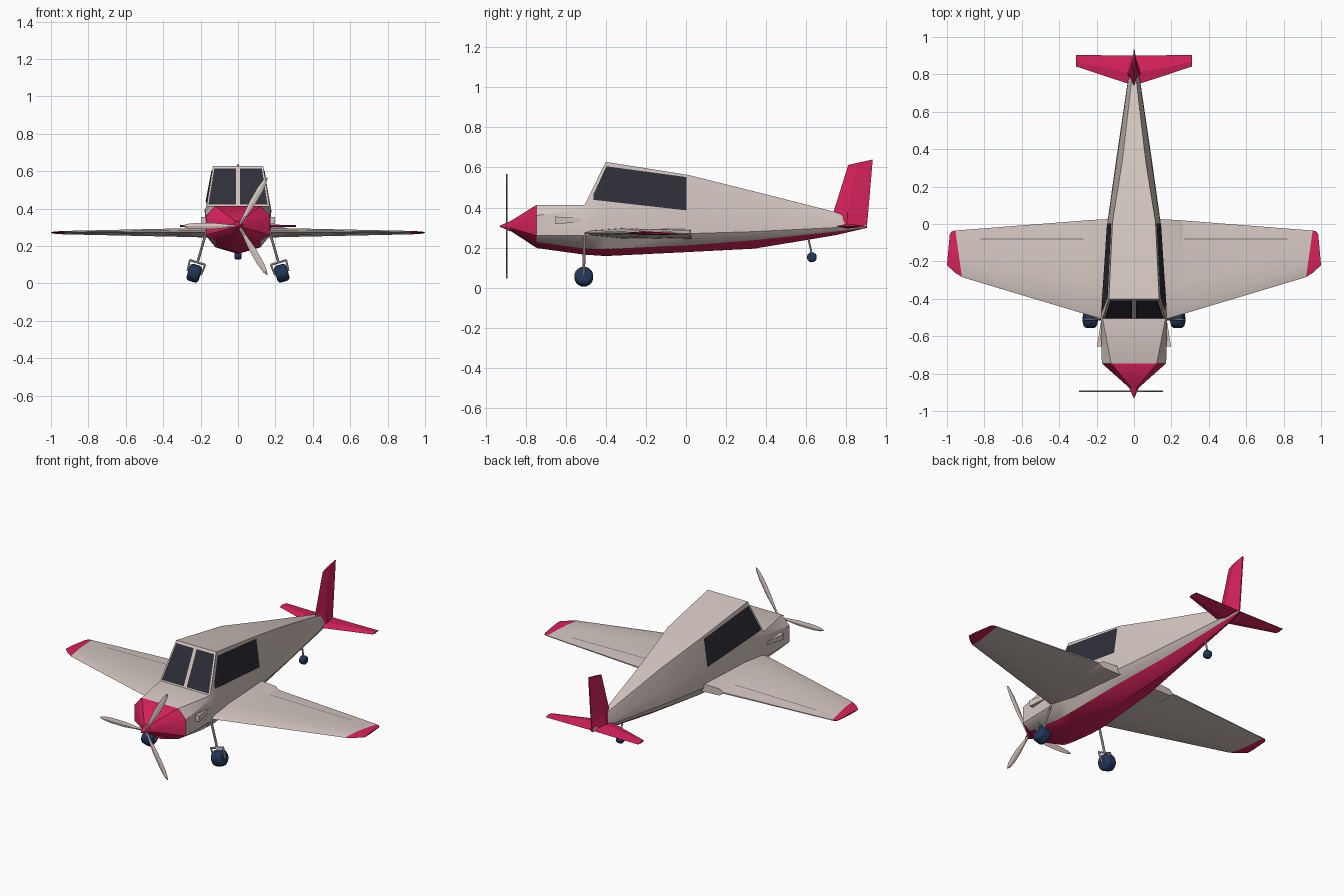
import bpy, bmesh, math
from mathutils import Vector
from mathutils.bvhtree import BVHTree

if "Cube" in bpy.data.objects:
    bpy.data.objects.remove(bpy.data.objects["Cube"])


def material(name, rgb):
    m = bpy.data.materials.new(name)
    m.diffuse_color = (*rgb, 1)
    m.use_nodes = True
    m.node_tree.nodes["Principled BSDF"].inputs["Base Color"].default_value = m.diffuse_color
    return m


CREAM = material("cream_paint", (0.66, 0.57, 0.53))
PINK = material("crimson_paint", (0.68, 0.016, 0.105))
GLASS = material("dark_glass", (0.028, 0.028, 0.04))
NAVY = material("navy_rubber", (0.016, 0.035, 0.095))
GREY = material("seam_grey", (0.2, 0.18, 0.17))


def make(name, verts, faces, mats, rule=None, smooth=None, closed=True):
    me = bpy.data.meshes.new(name)
    me.from_pydata([tuple(v) for v in verts], [], faces)
    ob = bpy.data.objects.new(name, me)
    bpy.context.collection.objects.link(ob)
    for m in mats:
        me.materials.append(m)
    if rule:
        for p in me.polygons:
            p.material_index = rule(p.index)
    if closed:
        bm = bmesh.new()
        bm.from_mesh(me)
        bmesh.ops.recalc_face_normals(bm, faces=bm.faces)
        bm.to_mesh(me)
        bm.free()
    if smooth:
        bpy.ops.object.select_all(action='DESELECT')
        ob.select_set(True)
        bpy.context.view_layer.objects.active = ob
        bpy.ops.object.shade_smooth_by_angle(angle=math.radians(smooth))
    return ob


def loft(name, rings, mats, rule=None, smooth=None):
    """Skin a list of equal rings and cap both ends."""
    n = len(rings[0])
    verts = [v for r in rings for v in r]
    faces = [(k * n + j, k * n + (j + 1) % n, (k + 1) * n + (j + 1) % n, (k + 1) * n + j)
             for k in range(len(rings) - 1) for j in range(n)]
    faces += [tuple(range(n)), tuple(range(len(verts) - n, len(verts)))]
    return make(name, verts, faces, mats, rule, smooth)


def tree(ob):
    return BVHTree.FromPolygons([v.co.copy() for v in ob.data.vertices],
                                [tuple(p.vertices) for p in ob.data.polygons])


def decal(name, corners, direction, bvh, mat, n=10, lift=0.004):
    """Lay a thin four-cornered sheet on a surface by projection."""
    d = Vector(direction)
    a, b, c, e = [Vector(p) for p in corners]
    verts = []
    for i in range(n + 1):
        for j in range(n + 1):
            u, v = i / n, j / n
            p = a.lerp(b, u).lerp(e.lerp(c, u), v)
            hit = bvh.ray_cast(p - d * 2, d)[0]
            verts.append((hit or p) - d * lift)
    w = n + 1
    faces = [(i * w + j, (i + 1) * w + j, (i + 1) * w + j + 1, i * w + j + 1)
             for i in range(n) for j in range(n)]
    ob = make(name, verts, faces, [mat], closed=False)
    if sum(p.normal.dot(d) for p in ob.data.polygons) > 0:
        ob.data.flip_normals()
    return ob


def cylinder(name, p, q, r, mat, sides=8, bevel=0):
    p, q = Vector(p), Vector(q)
    bpy.ops.mesh.primitive_cylinder_add(vertices=sides, radius=r, depth=(q - p).length,
                                        location=(p + q) / 2,
                                        rotation=(q - p).to_track_quat('Z', 'Y').to_euler())
    ob = bpy.context.object
    ob.name = name
    ob.data.materials.append(mat)
    if bevel:
        b = ob.modifiers.new("round", 'BEVEL')
        b.width, b.segments = bevel, 3
    bpy.ops.object.shade_smooth_by_angle(angle=math.radians(40))
    return ob


# Fuselage: half sections (x, z) from keel to roof edge
sections = [
    (-0.875, [(0, .283), (.015, .286), (.026, .298), (.026, .318), (.015, .333)]),
    (-0.745, [(0, .198), (.12, .228), (.171, .26), (.172, .36), (.122, .414)]),
    (-0.506, [(0, .165), (.12, .195), (.176, .26), (.178, .395), (.168, .414)]),
    (-0.40, [(0, .158), (.12, .193), (.172, .26), (.17, .41), (.134, .628)]),
    (0.01, [(0, .178), (.10, .212), (.142, .27), (.14, .385), (.115, .563)]),
    (0.34, [(0, .195), (.062, .237), (.096, .28), (.092, .36), (.062, .481)]),
    (0.745, [(0, .262), (.024, .28), (.036, .30), (.034, .33), (.015, .378)]),
    (0.90, [(0, .298), (.006, .30), (.009, .304), (.008, .308), (.004, .312)]),
]
rings = []
for y, half in sections:
    rings.append([(x, y, z) for x, z in half] + [(-x, y, z) for x, z in half[:0:-1]])
nf = 9


def body_paint(i):
    # nose cone and the two keel strips are crimson
    return 1 if i < nf or i % nf in (0, nf - 1) else 0


fuselage = loft("fuselage", rings, [CREAM, PINK], body_paint, 32)
skin = tree(fuselage)

# Windows
for s, side in ((1, "left"), (-1, "right")):
    decal(f"{side}_cabin_window",
          [(0, -.474, .44), (0, .002, .386), (0, .002, .552), (0, -.397, .606)],
          (-s, 0, 0), skin, GLASS)
    decal(f"{side}_windshield",
          [(s * .010, 0, .422), (s * .158, 0, .422), (s * .127, 0, .616), (s * .010, 0, .616)],
          (0, 1, 0), skin, GLASS, 2)

# Spinner and propeller
HUB = Vector((0.005, -0.895, 0.307))
bpy.ops.mesh.primitive_cone_add(vertices=12, radius1=.028, radius2=.002, depth=.06,
                                location=(0, -.90, .307), rotation=(math.pi / 2, 0, 0))
bpy.context.object.name = "spinner"
bpy.context.object.data.materials.append(PINK)
for k in range(3):
    a = math.radians(60 + 120 * k)
    out, across = Vector((math.cos(a), 0, math.sin(a))), Vector((-math.sin(a), 0, math.cos(a)))
    blade = []
    for r, w in ((0, .007), (.06, .009), (.14, .017), (.23, .017), (.28, .011), (.30, .003)):
        c = HUB + out * r
        blade.append([c + across * w, c + Vector((0, .004, 0)),
                      c - across * w, c - Vector((0, .004, 0))])
    loft(f"propeller_blade_{k + 1}", blade, [CREAM])

# Wings: leading x, y, trailing x, y, thickness, trailing thickness
plan = [
    (.10, -.53, .10, .028, .052, .050),
    (.24, -.488, .24, .021, .048, .040),
    (.26, -.482, .26, .019, .047, .008),
    (.92, -.284, .955, -.035, .018, .004),
    (.96, -.258, .975, -.040, .014, .003),
    (1.0, -.22, .985, -.055, .008, .003),
]
for s, side in ((1, "left"), (-1, "right")):
    wing = []
    for lx, ly, tx, ty, t, te in plan:
        lead, trail = Vector((s * lx, ly, .274)), Vector((s * tx, ty, .268))
        ring = [lead]
        for f, h in ((.08, .5), (.35, 1), (.7, max(.7, te / t)), (1, te / t)):
            ring.append(lead.lerp(trail, f) + Vector((0, 0, h * t / 2)))
        ring += [Vector((p.x, p.y, 2 * lead.lerp(trail, f).z - p.z))
                 for p, f in zip(ring[:0:-1], (1, .7, .35, .08))]
        wing.append(ring)
    ob = loft(f"{side}_wing", wing, [CREAM, PINK], lambda i: 1 if 27 <= i < 45 or i == 46 else 0, 25)
    # hinge line of the flap and aileron
    decal(f"{side}_aileron_seam",
          [(s * .27, -.083, 0), (s * .82, -.083, 0), (s * .82, -.077, 0), (s * .27, -.077, 0)],
          (0, 0, -1), tree(ob), GREY, 8, .0015)

# Tailplane
for s, side in ((1, "left"), (-1, "right")):
    tail = []
    for x, y0, y1, t in ((0, .74, .90, .012), (s * .31, .842, .904, .005)):
        m = y0 + (y1 - y0) * .4
        tail.append([(x, y0, .307), (x, m, .307 + t), (x, y1, .307), (x, m, .307 - t)])
    loft(f"{side}_tailplane", tail, [PINK])

# Fin
fin = []
for y0, z0, y1, z1, t in ((.738, .318, .902, .298, .036), (.738, .385, .908, .36, .022),
                          (.81, .613, .932, .640, .006)):
    ym, zm = y0 + (y1 - y0) * .4, z0 + (z1 - z0) * .4
    fin.append([(0, y0, z0), (t, ym, zm), (.003, y1, z1), (-.003, y1, z1), (-t, ym, zm)])
loft("tail_fin", fin, [PINK])

# Engine cooling scoops
for s, side in ((1, "left"), (-1, "right")):
    scoop = []
    for y, x, z0, z1 in ((-.655, .198, .318, .355), (-.53, .178, .326, .347)):
        scoop.append([(s * .14, y, z0), (s * x, y, z0), (s * x, y, z1), (s * .14, y, z1)])
    loft(f"{side}_engine_scoop", scoop, [CREAM])

# Main landing gear
for s, side in ((1, "left"), (-1, "right")):
    hub = Vector((s * .234, -.51, .055))
    down = Vector((s * .29, 0, -.957))
    axle = Vector((s * .957, 0, .29))
    cylinder(f"{side}_wheel", hub - axle * .034, hub + axle * .034, .047, NAVY, 18, .018)
    top = hub - down * .06
    cylinder(f"{side}_gear_leg", (s * .17, -.505, .275), top, .007, CREAM)
    cylinder(f"{side}_fork_bar", top - axle * .045, top + axle * .045, .006, CREAM)
    for k, part in ((-1, "inner"), (1, "outer")):
        cylinder(f"{side}_{part}_fork_arm", top + axle * .043 * k, hub + axle * .038 * k, .005, CREAM)

# Tail wheel
cylinder("tail_wheel", (-.018, .628, .152), (.018, .628, .152), .025, NAVY, 14, .01)
cylinder("tail_wheel_leg", (0, .608, .26), (0, .628, .165), .005, CREAM)
